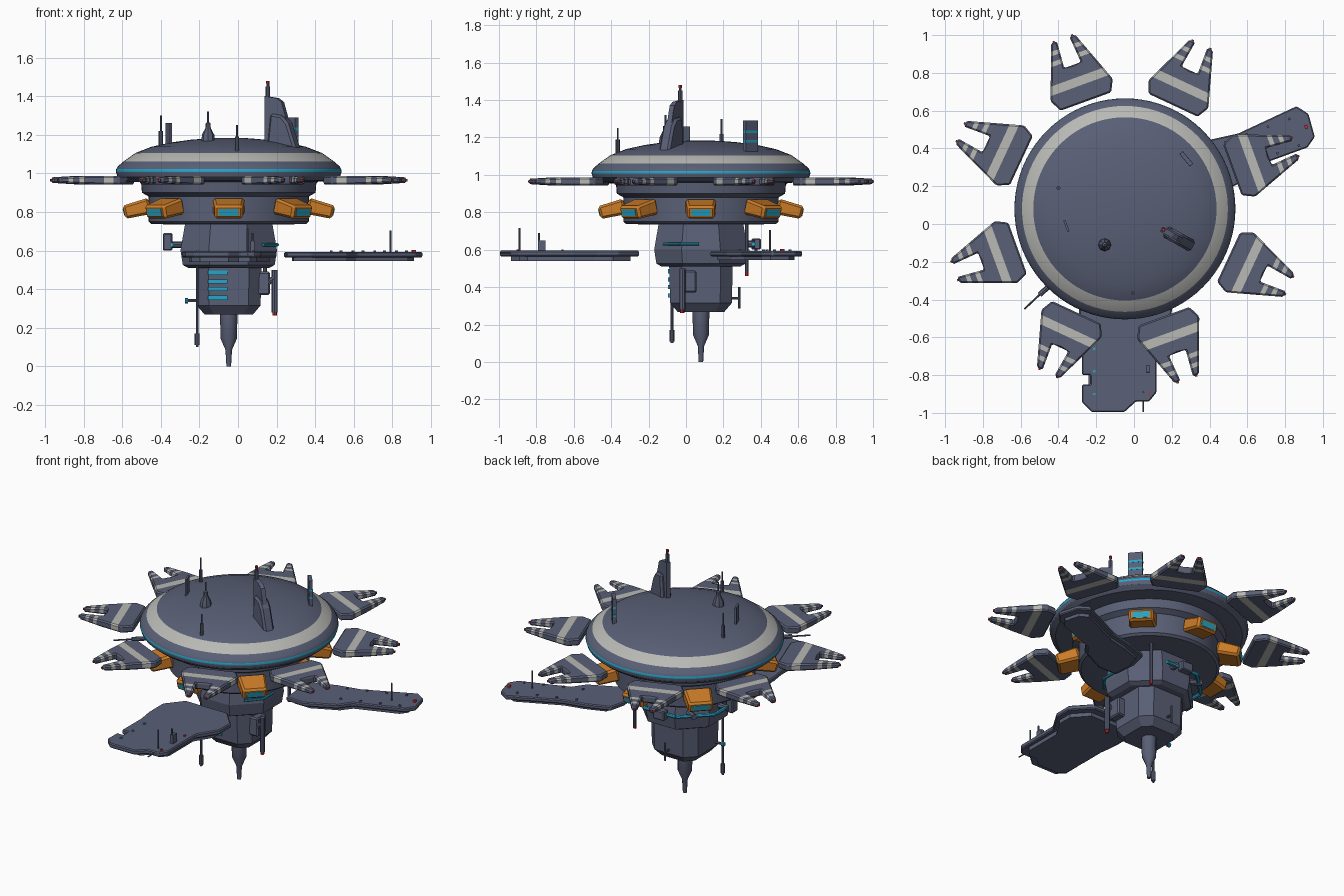
import bpy, bmesh, math
from mathutils import Vector, Matrix

if "Cube" in bpy.data.objects:
    bpy.data.objects.remove(bpy.data.objects["Cube"])

CX, CY = -0.048, 0.08          # axis of the station
def mat(name, c):
    m = bpy.data.materials.new(name)
    m.diffuse_color = (*c, 1)
    m.use_nodes = True
    m.node_tree.nodes["Principled BSDF"].inputs["Base Color"].default_value = m.diffuse_color
    return m
HULL = mat("hull", (0.10, 0.115, 0.18))
PALE = mat("pale_band", (0.48, 0.48, 0.46))
ORANGE = mat("orange", (0.60, 0.20, 0.02))
CYAN = mat("cyan", (0.02, 0.38, 0.58))
RED = mat("red", (0.6, 0.03, 0.03))

def finish(bm, name, mats, smooth=False, bevel=0, M=None):
    bmesh.ops.recalc_face_normals(bm, faces=bm.faces[:])
    me = bpy.data.meshes.new(name)
    bm.to_mesh(me)
    bm.free()
    for m in mats:
        me.materials.append(m)
    return place(me, name, M, smooth, bevel)

def place(me, name, M=None, smooth=False, bevel=0):
    ob = bpy.data.objects.new(name, me)
    bpy.context.collection.objects.link(ob)
    if M:
        ob.matrix_world = M
    if smooth:
        bpy.ops.object.select_all(action='DESELECT')
        ob.select_set(True)
        bpy.context.view_layer.objects.active = ob
        bpy.ops.object.shade_smooth_by_angle(angle=math.radians(32))
    if bevel:
        b = ob.modifiers.new("bevel", 'BEVEL')
        b.width, b.segments, b.limit_method = bevel, 1, 'ANGLE'
    return ob

def polar(deg):
    return Matrix.Translation((CX, CY, 0)) @ Matrix.Rotation(math.radians(deg), 4, 'Z')

def lathe(name, prof, n, mats=(HULL,), bands={}, smooth=True, at=(CX, CY), rot=0.0, square=None):
    """Stack of rings (radius, z); bands gives the material of a ring strip."""
    bm = bmesh.new()
    rings = []
    for r, z in prof:
        ring = []
        for i in range(n):
            a = 2 * math.pi * i / n + rot
            p = Vector((r * math.cos(a), r * math.sin(a)))
            if square:   # square with small chamfers
                s, c = r, r * square
                p = Vector([(s, c), (c, s), (-c, s), (-s, c), (-s, -c), (-c, -s), (c, -s), (s, -c)][i])
            ring.append(bm.verts.new((at[0] + p.x, at[1] + p.y, z)))
        rings.append(ring)
    for k in range(len(rings) - 1):
        for i in range(n):
            j = (i + 1) % n
            f = bm.faces.new((rings[k][i], rings[k][j], rings[k + 1][j], rings[k + 1][i]))
            f.material_index = bands.get(k, 0)
    bm.faces.new(rings[0][::-1])
    bm.faces.new(rings[-1])
    return finish(bm, name, mats, smooth)

def slab(name, pts, z0, z1, m=HULL, M=None, bevel=0.0):
    bm = bmesh.new()
    f = bm.faces.new([bm.verts.new((x, y, z0)) for x, y in pts])
    g = bmesh.ops.extrude_face_region(bm, geom=[f])['geom']
    for v in g:
        if isinstance(v, bmesh.types.BMVert):
            v.co.z = z1
    return finish(bm, name, [m], False, bevel, M)

def box(name, c, s, m=HULL, M=None, bevel=0.0):
    bm = bmesh.new()
    bmesh.ops.create_cube(bm, size=1, matrix=Matrix.Translation(c) @ Matrix.Diagonal((*s, 1)))
    return finish(bm, name, [m], False, bevel, M)

def rod(name, a, b, r0, r1=None, m=HULL, n=8):
    a, b = Vector(a), Vector(b)
    d = b - a
    M = Matrix.Translation((a + b) / 2) @ d.to_track_quat('Z', 'Y').to_matrix().to_4x4()
    bm = bmesh.new()
    bmesh.ops.create_cone(bm, cap_ends=True, segments=n, radius1=r0, radius2=r1 or r0, depth=d.length, matrix=M)
    return finish(bm, name, [m], True)

# Saucer with pale and cyan bands, and the drum below it
lathe("saucer", [(0.44, 0.955), (0.55, 0.962), (0.578, 0.985), (0.585, 1.008), (0.583, 1.022), (0.575, 1.036),
      (0.545, 1.062), (0.485, 1.105), (0.40, 1.138), (0.30, 1.16), (0.2, 1.174), (0.1, 1.182), (0.02, 1.184)],
      80, (HULL, PALE, CYAN), {3: 2, 6: 1})
lathe("drum", [(0.25, 0.735), (0.40, 0.737), (0.415, 0.75), (0.415, 0.88), (0.45, 0.90), (0.455, 0.96)], 64)

# Octagonal neck, lower block and spike
E = math.pi / 8
K = 1 / math.cos(E)
lathe("neck", [(0.21 * K, 0.51), (0.238 * K, 0.525), (0.25 * K, 0.60), (0.24 * K, 0.66), (0.225 * K, 0.745)],
      8, smooth=False, rot=E)
lathe("lower_block", [(0.125, 0.268), (0.165, 0.315), (0.17, 0.52)], 8, smooth=False, square=0.62)
lathe("spike", [(0.012, 0.0), (0.017, 0.085), (0.043, 0.145), (0.045, 0.28)], 12)

# Orange pods with cyan windows round the drum
for k in range(8):
    M = polar(45 * k) @ Matrix.Translation((0.475, 0, 0.815)) @ Matrix.Rotation(math.radians(14), 4, 'Y')
    bm = bmesh.new()
    bmesh.ops.create_cube(bm, size=1, matrix=Matrix.Diagonal((0.14, 0.165, 0.085, 1)))
    for v in bm.verts:
        if v.co.x > 0:
            v.co.y *= 0.88
            v.co.z *= 0.82
    finish(bm, "pod", [ORANGE], False, 0.012, M)
    box("pod_window", (0.066, 0, 0), (0.014, 0.10, 0.036), CYAN, M)

# Forked fins: body and two prongs, mirrored, with pale stripes
bm = bmesh.new()
outer = lambda u: 0.143 + (u - 0.605) * 0.49 if u < 0.67 else 0.175 - 0.373 * (u - 0.67)
inner = lambda u: 0.047 - (u - 0.81) * 0.08
body = [0.605, 0.67, 0.695, 0.742, 0.81]
prong = [0.81, 0.838, 0.862, 0.892, 0.915, 0.957]
for s in (1, -1):
    for us, pale in ((body, (2,)), (prong, (1, 3))):
        for i, (a, b) in enumerate(zip(us, us[1:])):
            ia, ib = (0, 0) if us is body else (inner(a), inner(b))
            p = [(a, ia), (a, outer(a)), (b, outer(b))]
            p += [(b, inner(b))] if us is body and b == 0.81 else []
            f = bm.faces.new([bm.verts.new((u, s * v, -1)) for u, v in p + [(b, ib)]])
            f.material_index = int(i in pale)
bmesh.ops.remove_doubles(bm, verts=bm.verts[:], dist=0.0005)
g = bmesh.ops.extrude_face_region(bm, geom=bm.faces[:])['geom']
for v in g:
    if isinstance(v, bmesh.types.BMVert):
        v.co.z = 1
for v in bm.verts:
    v.co.z = 0.965 + v.co.z * (0.022 - max(0, v.co.x - 0.8) * 0.05)
fin = finish(bm, "forked_fin", [HULL, PALE], False, 0.008, polar(20))
for k in range(8):
    M = polar(20 + 45 * k)
    if k:
        place(fin.data, "forked_fin", M, False, 0.008)
    for s in (1, -1):
        box("fin_light", (0.958, s * 0.052, 0.965), (0.012, 0.012, 0.012), RED, M)

# Front landing platform with a smaller keel plate
front = [(-.2, -.25), (.1, -.25), (.2, -.36), (.2, -.47), (.12, -.6), (.12, -.89), (.08, -.94), (.01, -.94),
         (-.05, -.995), (-.225, -.995), (-.275, -.945), (-.275, -.85), (-.23, -.85), (-.23, -.80), (-.275, -.80),
         (-.275, -.6), (-.29, -.5), (-.29, -.36)]
slab("front_platform", front, 0.565, 0.595, bevel=0.006)
keel = [(-.04 + (x + .04) * .85, -.58 + (y + .58) * .86) for x, y in front if (x, y) not in front[11:15]]
slab("front_platform_keel", keel, 0.54, 0.566)
# Side landing platform
side = [(.30, -.05), (.42, -.1), (.62, -.08), (.7, -.025), (1.02, -.025), (1.075, .015), (1.085, .14), (1.04, .2),
        (.7, .17), (.55, .19), (.40, .19), (.34, .1)]
slab("side_platform", side, 0.565, 0.592, M=polar(20), bevel=0.006)
slab("side_platform_keel", [(.69 + (u - .69) * .88, .05 + (v - .05) * .8) for u, v in side], 0.545, 0.566, M=polar(20))
for u in (0.62, 0.74, 0.86, 0.98):
    for v in (0.0, 0.15):
        box("side_deck_light", (u, v, 0.594), (0.012, 0.012, 0.012), HULL, polar(20))
box("side_end_light", (1.05, 0.08, 0.597), (0.016, 0.02, 0.014), RED, polar(20))
for y in (-0.66, -0.78, -0.9):
    for x in (-0.21, 0.08):
        box("front_deck_light", (x, y, 0.597), (0.012, 0.012, 0.01), CYAN if x < 0 else RED)
rod("side_deck_mast", (.79, .45, .59), (.79, .45, .705), 0.005)
rod("front_deck_mast", (.05, -.89, .59), (.05, -.89, .715), 0.005)
box("front_deck_post", (.075, -.77, .62), (.022, .04, .06))
rod("front_deck_post_mast", (.075, -.785, .6), (.075, -.785, .69), 0.005)
rod("front_bow_rod", (.05, -.93, .58), (.05, -.995, .58), 0.004)

# Tall tail fin on the dome: blade and thicker trailing part, set upright radially
M = polar(-29) @ Matrix.Rotation(math.pi / 2, 4, 'X')
slab("tail_fin", [(.22, 1.13), (.22, 1.40), (.29, 1.39), (.32, 1.37), (.345, 1.29), (.40, 1.12)], -.014, .014, M=M)
slab("tail_fin_root", [(.24, 1.13), (.26, 1.31), (.33, 1.30), (.365, 1.26), (.43, 1.08)], -.033, .033, M=M, bevel=0.012)
rod("tail_mast", (.155, -.03, 1.13), (.155, -.03, 1.47), 0.007)
rod("tail_mast_head", (.155, -.03, 1.39), (.155, -.03, 1.45), 0.012)
rod("tail_mast_light", (.155, -.03, 1.465), (.155, -.03, 1.48), 0.009, m=RED)

# Dome masts and plates
lathe("mast_base", [(.035, 1.16), (.032, 1.2), (.014, 1.235), (.012, 1.26), (.005, 1.265), (.005, 1.32)], 8, at=(-.155, -.11))
rod("left_mast", (-.40, .19, 1.09), (-.40, .19, 1.22), 0.011)
rod("left_mast_tip", (-.40, .19, 1.22), (-.40, .19, 1.30), 0.005)
rod("front_mast", (-.005, -.365, 1.10), (-.005, -.365, 1.19), 0.011)
rod("front_mast_tip", (-.005, -.365, 1.18), (-.005, -.365, 1.25), 0.005)
P = Matrix.Translation((-.358, -.01, 1.19)) @ Matrix.Rotation(math.radians(-70), 4, 'Z')
box("left_plate", (0, 0, 0), (.065, .012, .14), M=P)
P = Matrix.Translation((.277, .345, 1.2)) @ Matrix.Rotation(math.radians(-50), 4, 'Z')
box("right_plate", (0, 0, 0), (.085, .022, .18), M=P)
for z in (-.02, .03):
    box("right_plate_band", (0, 0, z), (.087, .024, .014), CYAN, P)
rod("hull_probe", (-.43, -.31, .96), (-.50, -.375, .96), 0.014)
rod("hull_probe_tip", (-.49, -.365, .96), (-.58, -.45, .96), 0.005)

# Neck details: cyan rail, struts, window bars, hanging rods and arms
def path(name, pts, r, m):
    for a, b in zip(pts, pts[1:]):
        rod(name, a, b, r, m=m)
path("rear_rail", [(.05, .36, .63), (-.18, .36, .63), (-.345, .2, .63), (-.345, .02, .63)], 0.012, CYAN)
for a, b in (((-.02, .3), (-.02, .37)), ((-.2, .26), (-.27, .3)), ((-.28, .08), (-.36, .08))):
    rod("rail_strut", (*a, .63), (*b, .63), 0.018)
box("rail_cabin", (-.365, .05, .645), (.05, .06, .09), bevel=0.006)
box("rear_cabin", (-.08, .375, .63), (.08, .05, .06), bevel=0.006)
path("neck_strip", [(.13, -.12, .63), (.205, -.03, .63), (.205, .07, .63)], 0.008, CYAN)
for z in (.485, .44, .40, .355):
    box("window_bar", (-.105, -.09, z), (.10, .014, .022), CYAN)
rod("hanging_rod", (-.212, -.075, .10), (-.212, -.075, .52), 0.007)
rod("hanging_rod_weight", (-.212, -.075, .11), (-.212, -.075, .17), 0.013)
rod("left_arm", (-.2, -.0, .34), (-.27, -.0, .34), 0.008)
rod("left_arm_end", (-.26, -.0, .34), (-.275, -.0, .34), 0.014, m=CYAN)
rod("rear_arm", (-.05, .23, .34), (-.05, .285, .34), 0.007)
rod("rear_arm_rod", (-.05, .285, .285), (-.05, .285, .40), 0.006)
box("right_arm_housing", (.13, .01, .43), (.07, .09, .12), bevel=0.008)
rod("right_arm", (.14, -.02, .42), (.19, -.02, .46), 0.014)
rod("right_arm_rod", (.19, -.02, .28), (.19, -.02, .50), 0.016)
rod("right_arm_light", (.19, -.02, .262), (.19, -.02, .28), 0.011, m=RED)
rod("rear_hanging_rod", (.14, .325, .48), (.14, .325, .74), 0.01)
rod("rear_hanging_light", (.14, .325, .46), (.14, .325, .48), 0.01, m=RED)
